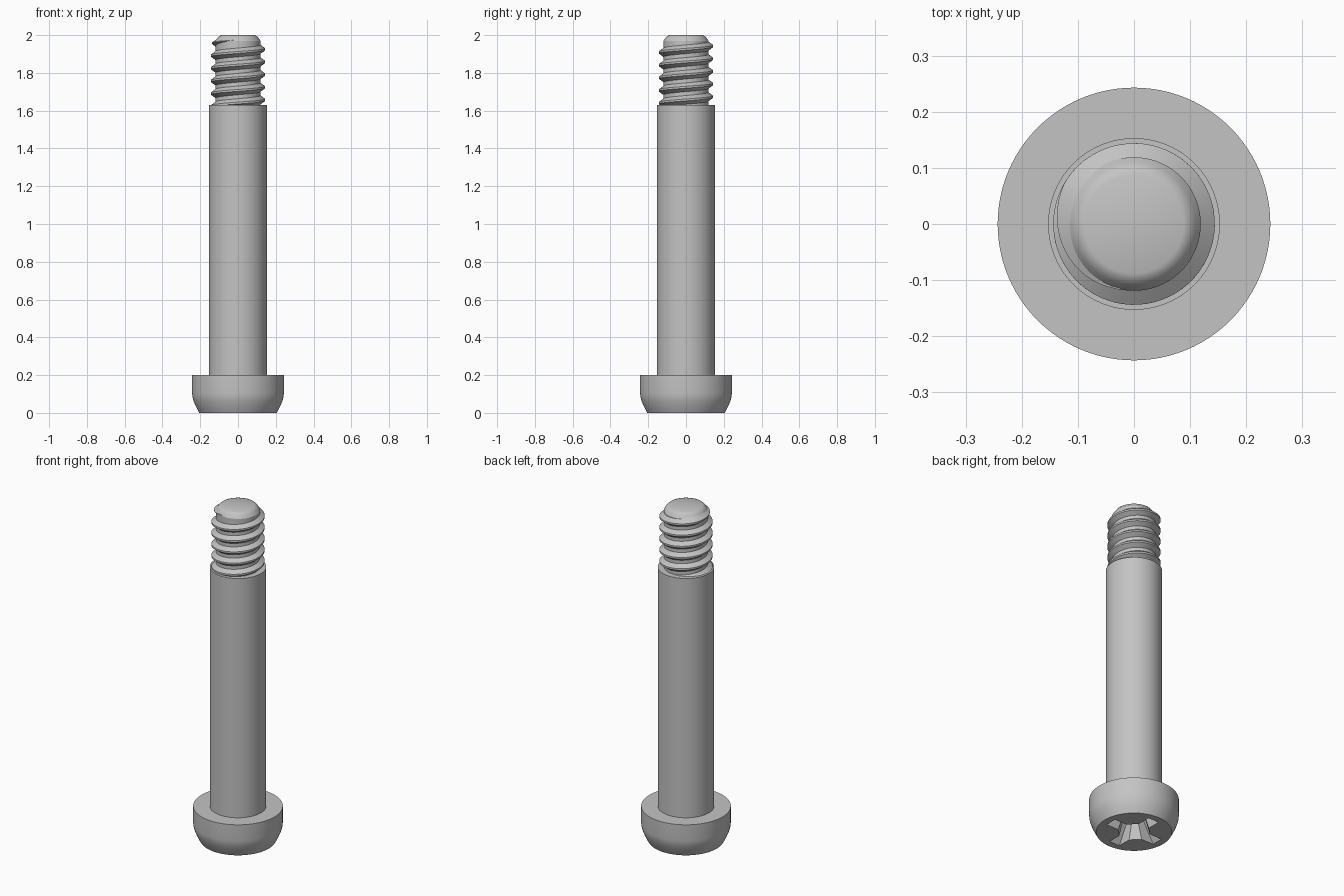
import bpy, bmesh
from math import pi, cos, sin

cube = bpy.data.objects.get("Cube")
if cube:
    bpy.data.objects.remove(cube, do_unlink=True)

steel = bpy.data.materials.new("grey_steel")
steel.use_nodes = True
steel.diffuse_color = (0.55, 0.55, 0.55, 1)
steel.node_tree.nodes["Principled BSDF"].inputs["Base Color"].default_value = steel.diffuse_color


def loft(name, loops):
    """Skin a stack of equal closed loops and cap both ends."""
    bm = bmesh.new()
    rings = [[bm.verts.new(p) for p in loop] for loop in loops]
    for a, b in zip(rings, rings[1:]):
        for i in range(len(a)):
            j = (i + 1) % len(a)
            bm.faces.new((a[i], a[j], b[j], b[i]))
    bm.faces.new(rings[0])
    bm.faces.new(rings[-1])
    bmesh.ops.recalc_face_normals(bm, faces=bm.faces)
    mesh = bpy.data.meshes.new(name)
    bm.to_mesh(mesh)
    bm.free()
    mesh.materials.append(steel)
    obj = bpy.data.objects.new(name, mesh)
    bpy.context.collection.objects.link(obj)
    return obj


def lathe(name, profile, sides=96):
    return loft(name, [[(r * cos(2 * pi * i / sides), r * sin(2 * pi * i / sides), z)
                        for i in range(sides)] for r, z in profile])


def activate(obj):
    bpy.ops.object.select_all(action="DESELECT")
    obj.select_set(True)
    bpy.context.view_layer.objects.active = obj


def cross(reach, half, corner, z):
    """Four-armed cross outline with chamfered inner corners."""
    pts = []
    for k in range(4):
        c, s = round(cos(k * pi / 2)), round(sin(k * pi / 2))
        for x, y in ((reach, -half), (reach, half), (corner, half), (half, corner)):
            pts.append((x * c - y * s, x * s + y * c, z))
    return pts


# Head with rounded lower rim
head = lathe("head", [(0.205, 0), (0.216, 0.02), (0.227, 0.043), (0.236, 0.066),
                      (0.241, 0.085), (0.243, 0.105), (0.243, 0.2)])

# Cross recess in the underside of the head
cutter = loft("recess_cutter", [cross(0.172, 0.036, 0.086, -0.01),
                                cross(0.165, 0.035, 0.083, 0),
                                cross(0.085, 0.026, 0.045, 0.12),
                                cross(0.012, 0.004, 0.008, 0.15)])
cutter.hide_render = True
cut = head.modifiers.new("recess", "BOOLEAN")
cut.operation = "DIFFERENCE"
cut.solver = "EXACT"
cut.object = cutter
activate(head)
bpy.ops.object.modifier_apply(modifier=cut.name)
bpy.data.objects.remove(cutter, do_unlink=True)

# Plain shank and threaded core with chamfered tip
shank = lathe("shank", [(0.153, 0.2), (0.153, 1.63)])
core = lathe("thread_core", [(0.119, 1.6), (0.119, 1.97), (0.109, 1.985),
                             (0.1, 1.995), (0.088, 2.0)])

# Right-hand helical thread that fades out near the tip
PITCH, STEPS = 0.067, 64
end = 4.5
start = end - 2 * pi * 5.6
count = int(5.6 * STEPS)
sections = []
for i in range(count + 1):
    a = start + (end - start) * i / count
    fade = max(0.03, min(1, (end - a) / 1.9))
    z = 1.925 + PITCH * a / (2 * pi)
    section = ((0.114, -0.027), (0.119 + 0.025 * fade, -0.005),
               (0.119 + 0.025 * fade, 0.005), (0.114, 0.027))
    sections.append([(r * cos(a), r * sin(a), z + h * fade) for r, h in section])
thread = loft("thread", sections)

for part in (head, shank, core, thread):
    activate(part)
    bpy.ops.object.shade_smooth_by_angle(angle=pi / 6)
